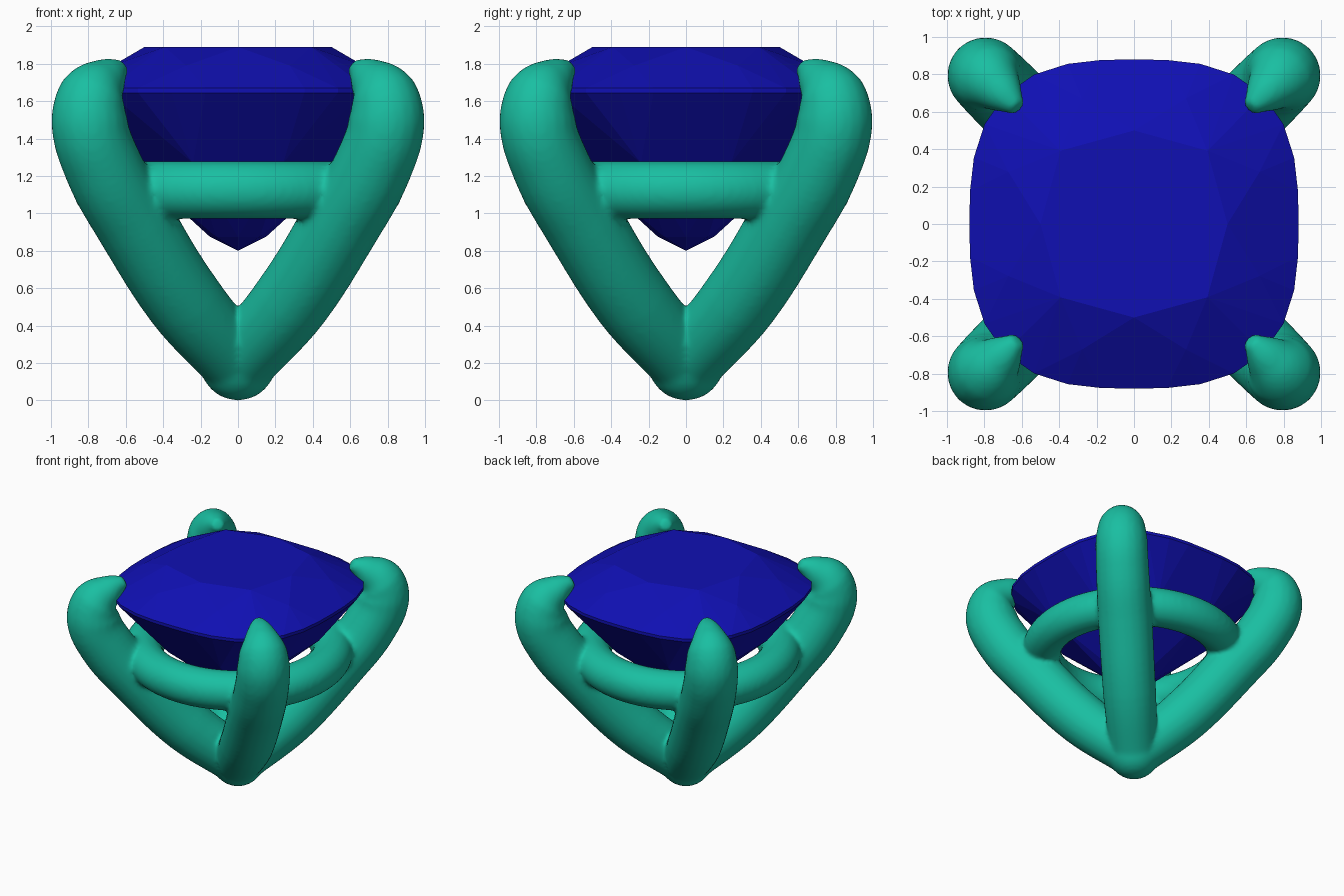
import bpy, bmesh
from math import sin, cos, pi

if "Cube" in bpy.data.objects:
    bpy.data.objects.remove(bpy.data.objects["Cube"])


def material(name, rgb):
    m = bpy.data.materials.new(name)
    m.diffuse_color = (*rgb, 1)
    m.use_nodes = True
    m.node_tree.nodes["Principled BSDF"].inputs["Base Color"].default_value = m.diffuse_color
    return m


# Prong centre line in its diagonal plane: (x = y offset, z, tube radius)
PRONG = [(0.0, 0.20, 0.19), (0.285, 0.53, 0.21), (0.55, 0.95, 0.215), (0.725, 1.26, 0.21),
         (0.795, 1.50, 0.205), (0.775, 1.63, 0.185), (0.70, 1.725, 0.115), (0.62, 1.785, 0.045)]


def make_prong(sx, sy):
    cu = bpy.data.curves.new("prong", 'CURVE')
    cu.dimensions = '3D'
    cu.bevel_depth = 1.0
    cu.bevel_resolution = 8
    cu.resolution_u = 8
    cu.use_fill_caps = True
    sp = cu.splines.new('BEZIER')
    sp.bezier_points.add(len(PRONG) - 1)
    for p, (d, z, r) in zip(sp.bezier_points, PRONG):
        p.co = (sx * d, sy * d, z)
        p.radius = r
        p.handle_left_type = p.handle_right_type = 'AUTO'
    ob = bpy.data.objects.new("prong", cu)
    bpy.context.collection.objects.link(ob)
    return ob


# Setting: four prongs, ring rail and rounded foot, fused into one smooth body
parts = [make_prong(sx, sy) for sx in (-1, 1) for sy in (-1, 1)]
bpy.ops.mesh.primitive_torus_add(location=(0, 0, 1.125), major_radius=0.725, minor_radius=0.155,
                                 major_segments=72, minor_segments=24)
parts.append(bpy.context.object)
bpy.ops.mesh.primitive_uv_sphere_add(segments=32, ring_count=16, radius=0.205, location=(0, 0, 0.205))
parts.append(bpy.context.object)

bpy.ops.object.select_all(action='DESELECT')
for ob in parts:
    ob.select_set(True)
bpy.context.view_layer.objects.active = parts[-1]
bpy.ops.object.convert(target='MESH')
bpy.ops.object.join()
setting = bpy.context.object
setting.name = "prong_setting"
bpy.ops.object.transform_apply(location=True, rotation=True, scale=True)
rm = setting.modifiers.new("fuse", 'REMESH')
rm.mode = 'VOXEL'
rm.voxel_size = 0.018
rm.use_smooth_shade = True
sm = setting.modifiers.new("soften", 'SMOOTH')
sm.factor = 0.5
sm.iterations = 10
setting.data.materials.clear()
setting.data.materials.append(material("teal_metal", (0.01, 0.52, 0.36)))


# Cushion-cut gem: convex hull of stacked rounded-square rings
def ring(bm, size, z, n, power=2.85, turn=0.0):
    for i in range(n):
        a = 2 * pi * i / n + turn
        r = size / (abs(cos(a)) ** power + abs(sin(a)) ** power) ** (1 / power)
        bm.verts.new((r * cos(a), r * sin(a), z))


bm = bmesh.new()
ring(bm, 0.50, 1.89, 8)                     # table
ring(bm, 0.69, 1.79, 8, turn=pi / 8)        # crown
ring(bm, 0.88, 1.67, 32)                    # girdle
ring(bm, 0.88, 1.645, 32)
ring(bm, 0.60, 1.27, 8, turn=pi / 8)        # pavilion
ring(bm, 0.15, 0.875, 8)
bm.verts.new((0, 0, 0.80))                  # culet
res = bmesh.ops.convex_hull(bm, input=bm.verts[:])
loose = [v for v in bm.verts if not v.link_faces]
bmesh.ops.delete(bm, geom=loose, context='VERTS')
bmesh.ops.dissolve_limit(bm, angle_limit=0.02, verts=bm.verts[:], edges=bm.edges[:])
bmesh.ops.recalc_face_normals(bm, faces=bm.faces[:])
me = bpy.data.meshes.new("cushion_gem")
bm.to_mesh(me)
bm.free()
gem = bpy.data.objects.new("cushion_gem", me)
bpy.context.collection.objects.link(gem)
me.materials.append(material("blue_gem", (0.005, 0.005, 0.45)))
